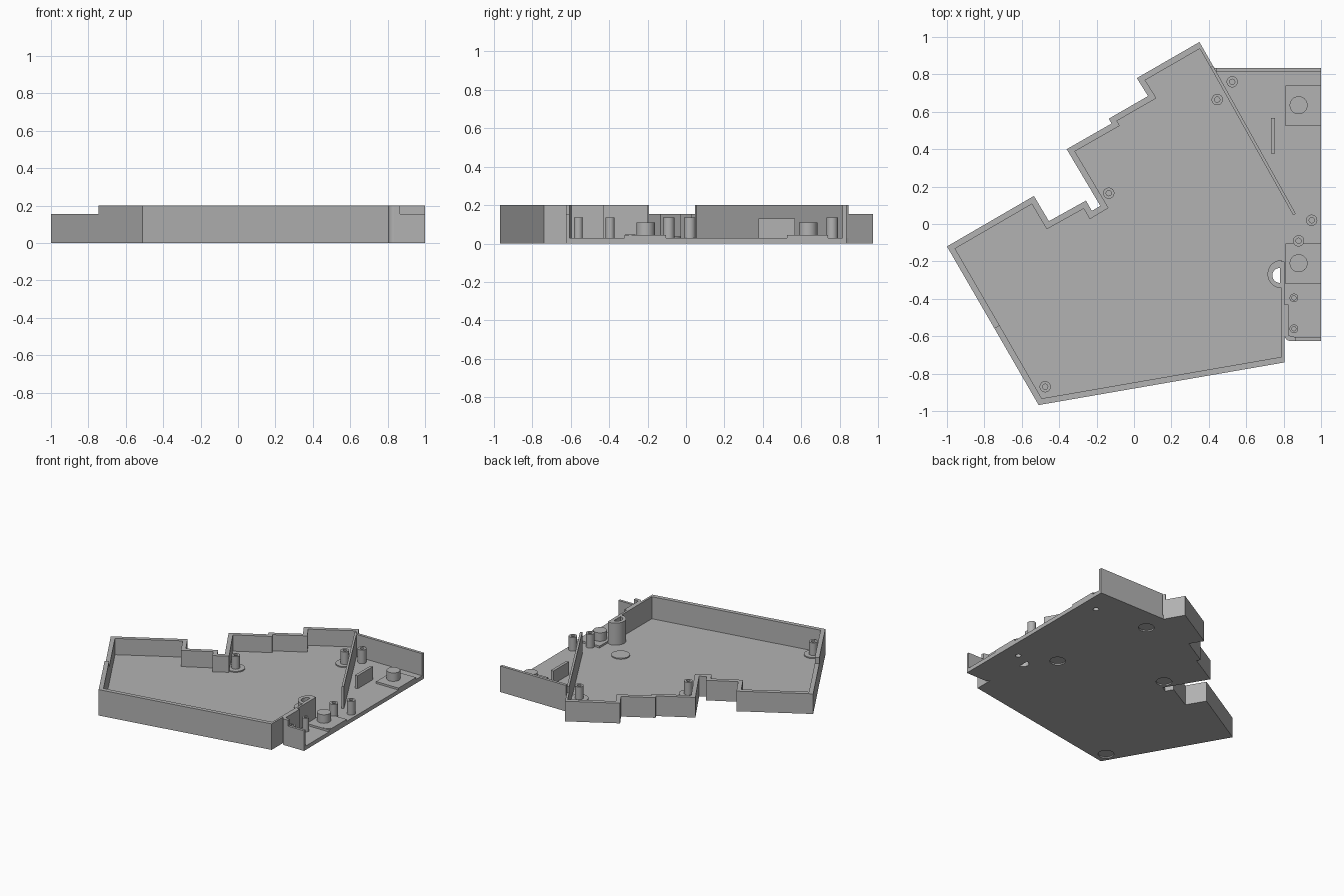
import bpy, bmesh, math
from mathutils import Vector

if "Cube" in bpy.data.objects:
    bpy.data.objects.remove(bpy.data.objects["Cube"], do_unlink=True)

grey = bpy.data.materials.new("plain grey")
grey.use_nodes = True
grey.diffuse_color = (0.45, 0.45, 0.45, 1)
grey.node_tree.nodes["Principled BSDF"].inputs["Base Color"].default_value = (0.45, 0.45, 0.45, 1)

FLOOR, LOW, HIGH, POST = 0.03, 0.155, 0.2, 0.135


def finish(name, bm, smooth=False):
    bmesh.ops.recalc_face_normals(bm, faces=bm.faces)
    mesh = bpy.data.meshes.new(name)
    bm.to_mesh(mesh)
    bm.free()
    ob = bpy.data.objects.new(name, mesh)
    bpy.context.collection.objects.link(ob)
    mesh.materials.append(grey)
    if smooth:
        bpy.ops.object.select_all(action='DESELECT')
        bpy.context.view_layer.objects.active = ob
        ob.select_set(True)
        bpy.ops.object.shade_smooth_by_angle()
    return ob


def add_prism(bm, points, z0, z1):
    base = [bm.verts.new((p[0], p[1], z0)) for p in points]
    top = [bm.verts.new((p[0], p[1], z1)) for p in points]
    n = len(base)
    bm.faces.new(base)
    bm.faces.new(top)
    for i in range(n):
        j = (i + 1) % n
        bm.faces.new((base[i], base[j], top[j], top[i]))


def prism(name, points, z0, z1, smooth=False):
    bm = bmesh.new()
    add_prism(bm, points, z0, z1)
    return finish(name, bm, smooth)


def box(name, x0, x1, y0, y1, z0, z1):
    return prism(name, [(x0, y0), (x1, y0), (x1, y1), (x0, y1)], z0, z1)


def arc(cx, cy, r, a0=0, a1=360, n=32):
    steps = n if a1 - a0 == 360 else n + 1
    angles = [math.radians(a0 + (a1 - a0) * i / n) for i in range(steps)]
    return [(cx + r * math.cos(a), cy + r * math.sin(a)) for a in angles]


def tube(name, x, y, r, hole, z0, z1):
    # Post with a blind screw hole
    bm = bmesh.new()
    rings = [[bm.verts.new((*p, z)) for p in arc(x, y, rad)]
             for rad, z in ((r, z0), (r, z1), (hole, z1), (hole, z0 + 0.01))]
    for a, b in zip(rings, rings[1:]):
        for i in range(len(a)):
            j = (i + 1) % len(a)
            bm.faces.new((a[i], a[j], b[j], b[i]))
    bm.faces.new(rings[0])
    bm.faces.new(rings[-1])
    return finish(name, bm, True)


def cut(target, cutter):
    mod = target.modifiers.new("cut", 'BOOLEAN')
    mod.operation = 'DIFFERENCE'
    mod.solver = 'EXACT'
    mod.object = cutter
    bpy.ops.object.select_all(action='DESELECT')
    bpy.context.view_layer.objects.active = target
    target.select_set(True)
    bpy.ops.object.modifier_apply(modifier=mod.name)
    bpy.data.objects.remove(cutter, do_unlink=True)


# Outer outline of the main tray, clockwise from the right wall
path = [Vector(p) for p in (
    (.805, -.2), (.805, -.74), (-.51, -.968), (-.747, -.557), (-1, -.12),
    (-.535, .15), (-.455, .015), (-.257, .125), (-.225, .07), (-.18, .097),
    (-.36, .4), (-.12, .537), (-.135, .563), (.075, .684), (.015, .78),
    (.35, .973), (.423, .845), (.865, .055))]
last = len(path) - 2
thick = [.016] + [.032] * (last - 2) + [.016, .016]
height = [HIGH] * 3 + [LOW] * (last - 3) + [HIGH]

# Mitred inner line of the walls
dirs = [(b - a).normalized() for a, b in zip(path, path[1:])]
norms = [Vector((d.y, -d.x)) for d in dirs]
inner = [path[0] + norms[0] * thick[0]]
for i in range(1, len(path) - 1):
    n1, n2, t1, t2 = norms[i - 1], norms[i], thick[i - 1], thick[i]
    det = n1.x * n2.y - n1.y * n2.x
    if abs(det) < 0.1:
        inner.append(path[i] + n1 * t1)
    else:
        inner.append(path[i] + Vector(((t1 * n2.y - t2 * n1.y) / det,
                                       (n1.x * t2 - n2.x * t1) / det)))
inner.append(path[-1] + norms[-1] * thick[-1])

bm = bmesh.new()
for i, h in enumerate(height):
    add_prism(bm, (path[i], path[i + 1], inner[i + 1], inner[i]), FLOOR, h)
finish("tray_walls", bm)

# Floor under the tray and the side bay
corner = arc(.835, -.595, .03, 180, 270, 6)
floor = prism("floor", [tuple(p) for p in path[1:-1]]
              + [(.43, .835), (1, .835), (1, -.625)] + corner[::-1], 0, FLOOR)

# Cable guide with a half-round opening through the floor
guide = prism("cable_guide", arc(.789, -.268, .075, 90, 270, 24), FLOOR, HIGH, True)
for part in (floor, guide):
    cut(part, prism("opening", arc(.78, -.275, .04, 90, 270, 20), -.1, .3))

# Shallow foot recesses below, matching raised discs above
for x, y in ((.445, .665), (-.135, .165), (-.475, -.87), (.62, -.09)):
    cut(floor, prism("recess", arc(x, y, .055), -.1, .01))
    prism("foot_disc", arc(x, y, .065), FLOOR, FLOOR + .008, True)

# Screw posts
for x, y in ((.525, .76), (.445, .665), (-.135, .165), (-.475, -.87), (.95, .02), (.88, -.09)):
    tube("screw_post", x, y, .03, .014, FLOOR, POST)
for y in (-.395, -.56):
    tube("small_post", .855, y, .023, .011, FLOOR, POST)

# Square pads with support pegs, hollow from below
for y0, y1, py in ((.525, .74, .635), (-.32, -.105, -.21)):
    pad = box("pad", .81, 1, y0, y1, FLOOR, .045)
    peg = prism("support_peg", arc(.88, py, .048), .045, .11, True)
    cut(floor, prism("peg_hole", arc(.88, py, .02), -.1, .029))
prism("pad_stub", arc(.965, -.29, .028), FLOOR, .047, True)

# Side bay walls and rib
box("bay_back_wall", .44, 1, .813, .835, FLOOR, HIGH)
box("bay_side_wall", .805, .825, -.595, -.43, FLOOR, HIGH)
prism("bay_corner", corner + [(.865, -.625), (.865, -.605), (.825, -.595)], FLOOR, HIGH)
box("bay_front_wall", .865, 1, -.625, -.605, FLOOR, LOW)
box("standing_rib", .733, .755, .378, .567, FLOOR, .13)
